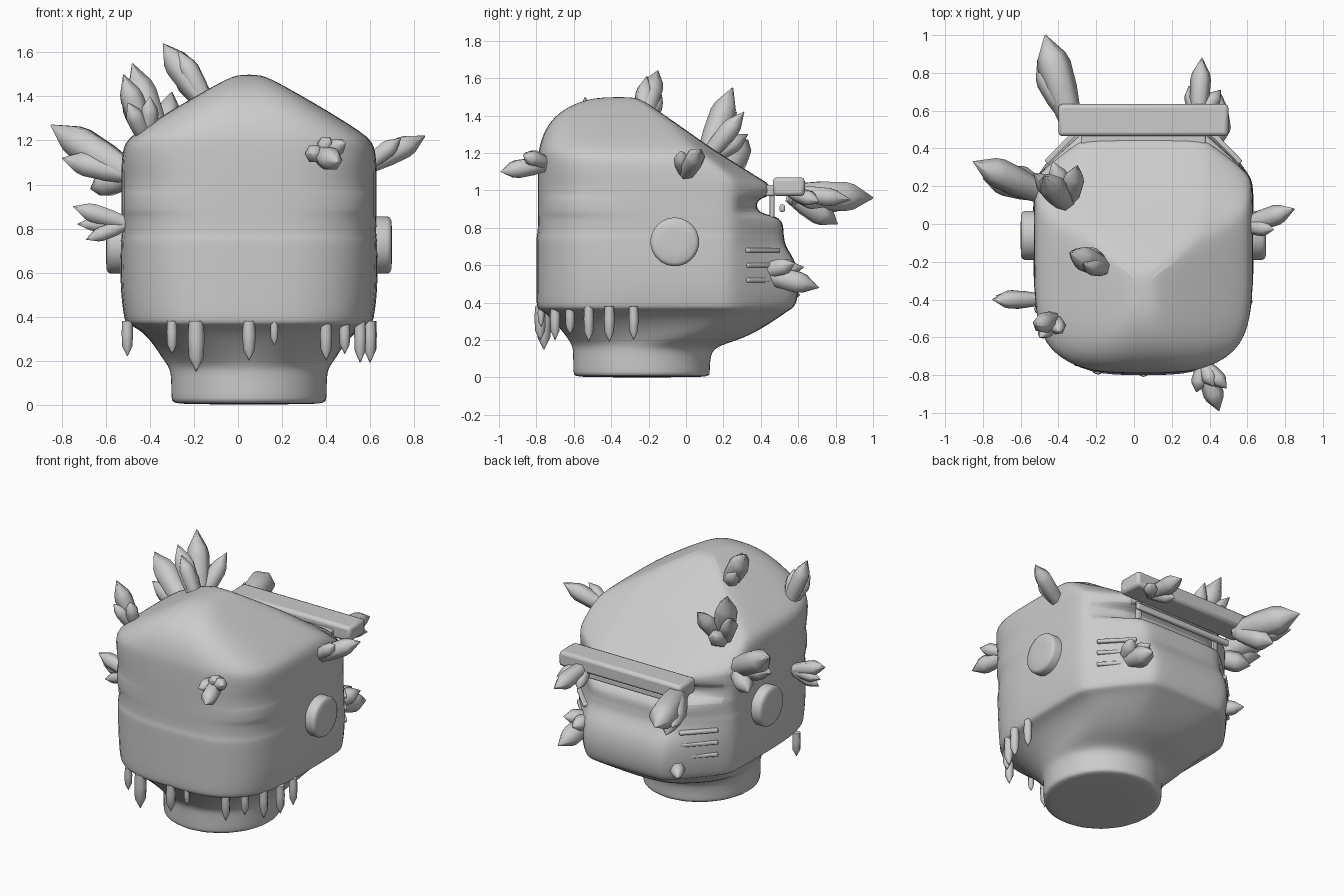
import bpy
import bmesh
import math
from mathutils import Vector, Matrix

default_cube = bpy.data.objects.get("Cube")
if default_cube:
    bpy.data.objects.remove(default_cube, do_unlink=True)

CENTRE = 0.05  # the shell sits slightly off the origin
parts = []

grey = bpy.data.materials.new("plain_grey")
grey.use_nodes = True
grey.diffuse_color = (0.6, 0.6, 0.6, 1)
grey.node_tree.nodes["Principled BSDF"].inputs["Base Color"].default_value = (0.6, 0.6, 0.6, 1)


def finish(name, bm):
    """Turn a bmesh into a named grey object."""
    bmesh.ops.recalc_face_normals(bm, faces=bm.faces)
    mesh = bpy.data.meshes.new(name)
    bm.to_mesh(mesh)
    bm.free()
    mesh.materials.append(grey)
    obj = bpy.data.objects.new(name, mesh)
    bpy.context.collection.objects.link(obj)
    parts.append(obj)
    return obj


def skin(bm, rings):
    """Bridge equal-length rings of vertices and cap both ends."""
    n = len(rings[0])
    for low, high in zip(rings, rings[1:]):
        for i in range(n):
            j = (i + 1) % n
            bm.faces.new((low[i], low[j], high[j], high[i]))
    bm.faces.new(rings[0])
    bm.faces.new(rings[-1])


def box(name, centre, size, turn=0.0, bevel=0.01):
    bm = bmesh.new()
    bmesh.ops.create_cube(bm, size=1)
    bm.transform(Matrix.Translation(centre) @ Matrix.Rotation(turn, 4, "Z")
                 @ Matrix.Diagonal((*size, 1)))
    obj = finish(name, bm)
    mod = obj.modifiers.new("rounded_edges", "BEVEL")
    mod.width = bevel
    mod.segments = 2
    return obj


def crystal(name, base, tip, radius, profile, sides=6):
    """Faceted shard; profile gives (position along length, radius factor)."""
    base, tip = Vector(base), Vector(tip)
    axis = tip - base
    bm = bmesh.new()
    rings = []
    for t, factor in profile:
        ring = []
        for i in range(sides):
            a = math.tau * i / sides
            ring.append(bm.verts.new((radius * factor * math.cos(a),
                                      radius * factor * math.sin(a),
                                      axis.length * t)))
        rings.append(ring)
    skin(bm, rings)
    bm.transform(Matrix.Translation(base) @ axis.to_track_quat("Z", "Y").to_matrix().to_4x4())
    return finish(name, bm)


def outline(z, half_width, front, back, flat):
    """Plan outline: rounded front, straight sides, chamfered back; oval at the neck."""
    depth = back - front
    side_end = min(0.25, front + 0.9 * depth)
    half = [(0, front), (0.5, front), (0.87, front + 0.1 * depth),
            (1, front + 0.27 * depth), (1, front + 0.55 * depth),
            (1, side_end - 0.04), (0.96, side_end + 0.02),
            (flat * 1.07, back - 0.025), (flat * 0.92, back), (0, back)]
    oval = min(1, max(0, (0.33 - z) / 0.16))
    points = []
    for i, (u, y) in enumerate(half):
        a = math.pi * i / (len(half) - 1)
        round_y = front + depth * (1 - math.cos(a)) / 2
        points.append((half_width * (u + (math.sin(a) - u) * oval), y + (round_y - y) * oval))
    right = [(CENTRE + x, y) for x, y in points]
    left = [(CENTRE - x, y) for x, y in points[-2:0:-1]]
    return right + left


# Shell and neck: height, half width, front y, back y, flat share of the back
shell_rings = [
    (0, 0.35, -0.6, 0.13, 0.5), (0.012, 0.36, -0.61, 0.135, 0.5),
    (0.13, 0.36, -0.61, 0.135, 0.5), (0.17, 0.37, -0.615, 0.18, 0.5),
    (0.21, 0.40, -0.64, 0.32, 0.5), (0.28, 0.44, -0.69, 0.44, 0.5),
    (0.345, 0.5, -0.75, 0.53, 0.5), (0.365, 0.555, -0.79, 0.56, 0.5),
    (0.385, 0.567, -0.8, 0.59, 0.5), (0.5, 0.582, -0.8, 0.61, 0.5),
    (0.62, 0.585, -0.8, 0.59, 0.5), (0.7, 0.583, -0.8, 0.53, 0.5),
    (0.752, 0.582, -0.8, 0.525, 0.5), (0.77, 0.577, -0.792, 0.52, 0.5),
    (0.862, 0.58, -0.792, 0.52, 0.52), (0.874, 0.58, -0.792, 0.375, 0.57),
    (0.955, 0.58, -0.792, 0.375, 0.57), (0.967, 0.58, -0.792, 0.455, 0.57),
    (1.03, 0.58, -0.792, 0.455, 0.57), (1.06, 0.58, -0.792, 0.4, 0.57),
    (1.18, 0.575, -0.79, 0.21, 0.6), (1.23, 0.525, -0.785, 0.13, 0.65),
    (1.33, 0.365, -0.755, -0.01, 0.88), (1.42, 0.21, -0.68, -0.14, 0.85),
    (1.475, 0.11, -0.57, -0.22, 0.8), (1.5, 0.05, -0.46, -0.27, 0.7),
]
bm = bmesh.new()
skin(bm, [[bm.verts.new((x, y, ring[0])) for x, y in outline(*ring)] for ring in shell_rings])
shell = finish("helmet_shell", bm)
smooth = shell.modifiers.new("smooth_surface", "SUBSURF")
smooth.levels = smooth.render_levels = 2

# Brim bar with its bracket, under-rail and posts
box("brim_bar", (CENTRE, 0.55, 1.02), (0.9, 0.17, 0.1), bevel=0.02)
box("brim_bracket", (CENTRE, 0.44, 1.0), (0.66, 0.08, 0.06))
box("under_rail", (CENTRE, 0.515, 0.905), (0.72, 0.03, 0.04))
for side in (-1, 1):
    box("rail_post", (CENTRE + side * 0.3, 0.46, 0.92), (0.03, 0.025, 0.13), bevel=0.004)

# Ear discs, domed on the outside
for side, inner in ((1, 0.61), (-1, -0.51)):
    crystal("ear_disc", (inner, -0.06, 0.725), (inner + side * 0.09, -0.06, 0.725), 0.13,
            [(0, 1), (0.75, 1), (0.9, 0.95), (0.97, 0.85), (1, 0.5)], sides=40)

# Cheek vents on the back chamfers
for side in (-1, 1):
    for row in range(3):
        box("cheek_vent", (CENTRE + side * 0.42, 0.4, 0.52 + row * 0.08),
            (0.24, 0.06, 0.025), turn=-side * 0.8, bevel=0.008)

# Crystal clusters: name, shared base, radius, tips
SHARD = [(0, 0.7), (0.35, 0.95), (0.64, 1), (0.75, 0.85), (1, 0.04)]
clusters = [
    ("crown_crystal", (-0.14, -0.24, 1.36), 0.065,
     [(-0.34, -0.15, 1.64), (-0.27, -0.21, 1.61), (-0.28, -0.13, 1.51)]),
    ("upper_crystal", (-0.35, 0.1, 1.16), 0.07,
     [(-0.48, 0.25, 1.55), (-0.53, 0.27, 1.42), (-0.3, 0.31, 1.42), (-0.43, 0.33, 1.3)]),
    ("front_upper_crystal", (-0.41, -0.5, 1.19), 0.055,
     [(-0.52, -0.54, 1.5), (-0.5, -0.6, 1.37), (-0.4, -0.57, 1.4)]),
    ("side_large_crystal", (-0.48, 0.16, 1.04), 0.08,
     [(-0.85, 0.33, 1.27), (-0.8, 0.24, 1.12), (-0.67, 0.3, 0.98)]),
    ("side_small_crystal", (-0.5, -0.4, 0.82), 0.048,
     [(-0.75, -0.4, 0.9), (-0.73, -0.38, 0.82), (-0.69, -0.42, 0.75)]),
    ("ear_crystal", (0.58, -0.01, 1.08), 0.055,
     [(0.85, 0.08, 1.22), (0.74, -0.03, 1.21)]),
    ("front_crystal", (0.37, -0.74, 1.14), 0.055,
     [(0.45, -0.99, 1.1), (0.49, -0.87, 1.19), (0.33, -0.89, 1.14), (0.42, -0.86, 1.2)]),
    ("brim_large_crystal", (-0.34, 0.56, 0.98), 0.09,
     [(-0.47, 1, 0.96), (-0.51, 0.87, 0.92), (-0.42, 0.81, 0.82)]),
    ("brim_small_crystal", (0.34, 0.56, 0.99), 0.055,
     [(0.36, 0.88, 0.95), (0.46, 0.71, 0.94), (0.29, 0.73, 0.91)]),
    ("cheek_crystal", (0.4, 0.4, 0.56), 0.065,
     [(0.45, 0.71, 0.48), (0.5, 0.58, 0.61), (0.4, 0.63, 0.59)]),
    ("chin_crystal", (-0.24, 0.42, 0.46), 0.045, [(-0.36, 0.61, 0.44)]),
]
for name, base, radius, tips in clusters:
    for number, tip in enumerate(tips):
        crystal(name, base, tip, radius * (1 if number == 0 else 0.78), SHARD)

# Hanging crystals along the lower edge: x, y, tip height, radius
HANGING = [(0, 0.9), (0.35, 1), (0.72, 0.9), (1, 0.05)]
hanging = [
    (-0.503, -0.45, 0.22, 0.026), (-0.3, -0.73, 0.23, 0.024), (-0.19, -0.76, 0.15, 0.038),
    (0.05, -0.78, 0.2, 0.03), (0.165, -0.775, 0.27, 0.018), (0.4, -0.7, 0.2, 0.027),
    (0.485, -0.62, 0.23, 0.025), (0.555, -0.52, 0.19, 0.027), (0.6, -0.41, 0.19, 0.028),
    (0.605, -0.28, 0.2, 0.026),
]
for x, y, tip_z, radius in hanging:
    crystal("hanging_crystal", (x, y, 0.38), (x, y, tip_z), radius, HANGING, sides=8)

# Smooth shading with sharp edges kept
bpy.ops.object.select_all(action="DESELECT")
for obj in parts:
    obj.select_set(True)
bpy.context.view_layer.objects.active = shell
bpy.ops.object.shade_smooth_by_angle(angle=math.radians(62))
